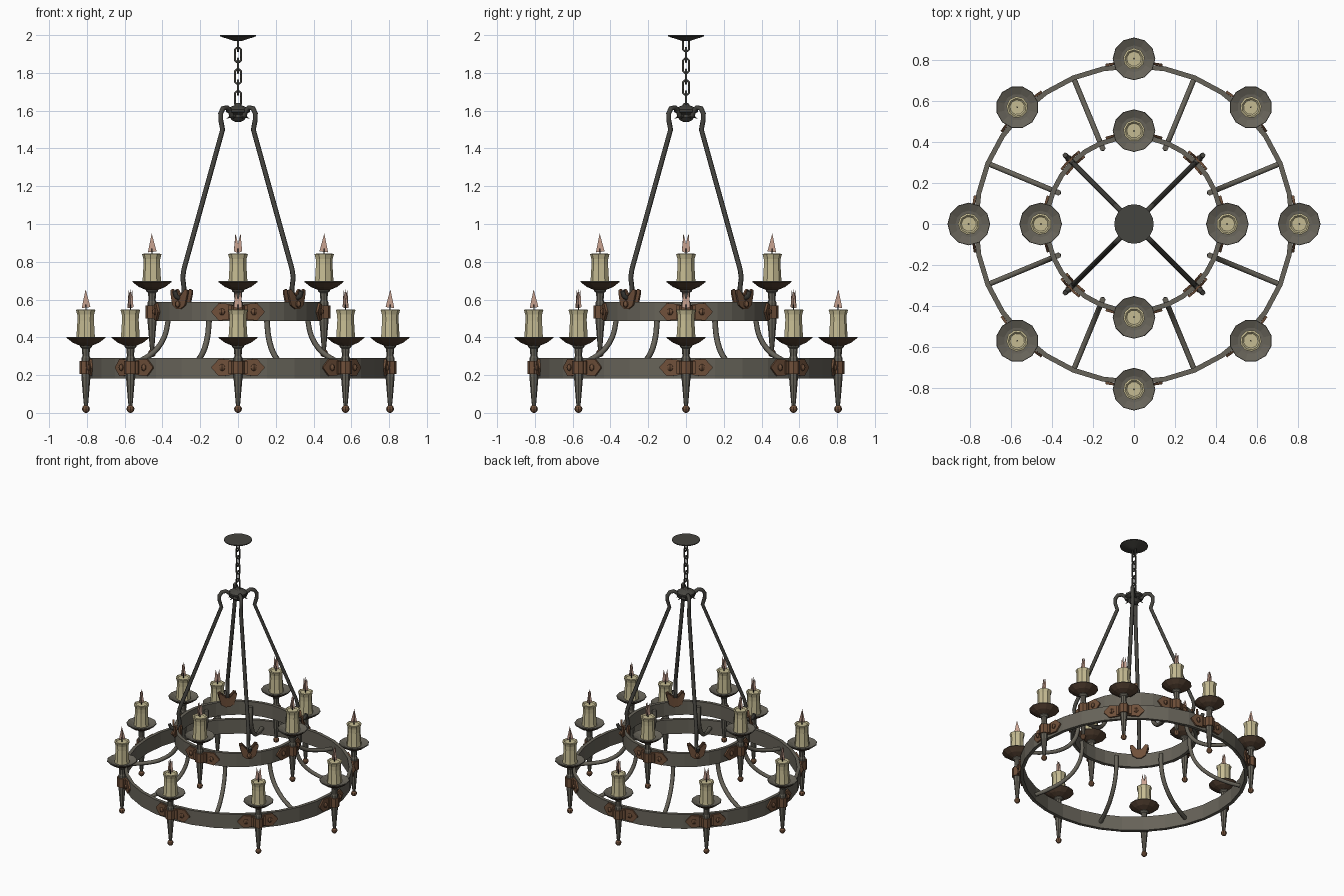
import bpy, bmesh, math
from mathutils import Matrix, Vector

if "Cube" in bpy.data.objects:
    bpy.data.objects.remove(bpy.data.objects["Cube"])


def mat(name, c):
    m = bpy.data.materials.new(name)
    m.diffuse_color = (*c, 1)
    m.use_nodes = True
    m.node_tree.nodes["Principled BSDF"].inputs["Base Color"].default_value = m.diffuse_color
    return m


IRON = mat("grey iron", (0.135, 0.125, 0.10))
DARK = mat("dark iron", (0.06, 0.058, 0.05))
RUST = mat("rusty bracket", (0.16, 0.08, 0.042))
BROWN = mat("brown pan underside", (0.085, 0.05, 0.03))
WAX = mat("cream wax", (0.56, 0.50, 0.29))
FLAME = mat("pink flame", (0.58, 0.36, 0.28))
WICK = mat("black wick", (0.01, 0.01, 0.01))


def make(name, verts, faces, mats, M=Matrix(), rule=None):
    me = bpy.data.meshes.new(name)
    me.from_pydata([M @ Vector(v) for v in verts], [], faces)
    for m in mats:
        me.materials.append(m)
    bm = bmesh.new()
    bm.from_mesh(me)
    if name != "flame":
        bmesh.ops.recalc_face_normals(bm, faces=bm.faces)
    bm.normal_update()
    if rule:
        for f in bm.faces:
            f.material_index = rule(f)
    bm.to_mesh(me)
    bm.free()
    ob = bpy.data.objects.new(name, me)
    bpy.context.collection.objects.link(ob)
    return ob


def lathe(name, prof, n, mats, M=Matrix(), closed=False, rule=None):
    """Revolve (radius, z) points; open profiles get end caps."""
    k = len(prof)
    verts = [(r * math.cos(2 * math.pi * i / n), r * math.sin(2 * math.pi * i / n), z)
             for i in range(n) for r, z in prof]
    faces = []
    for i in range(n):
        a, b = i * k, (i + 1) % n * k
        for j in range(k if closed else k - 1):
            j2 = (j + 1) % k
            faces.append((a + j, b + j, b + j2, a + j2))
    if not closed:
        faces.append([i * k for i in range(n)])
        faces.append([i * k + k - 1 for i in range(n)])
    return make(name, verts, faces, mats, M, rule)


def ball(name, r, m, M, n=8):
    prof = [(r * max(0.1, math.sin(t * math.pi / 6)), -r * math.cos(t * math.pi / 6))
            for t in range(7)]
    return lathe(name, prof, n, [m], M)


def tube(name, pts, r, m, M, smooth=True, cyclic=False, res=1):
    """Sweep a round bar along points and bake it to a mesh."""
    cu = bpy.data.curves.new(name, 'CURVE')
    cu.dimensions = '3D'
    cu.bevel_depth, cu.bevel_resolution = r, res
    cu.use_fill_caps = True
    if smooth:
        sp = cu.splines.new('BEZIER')
        sp.bezier_points.add(len(pts) - 1)
        for b, p in zip(sp.bezier_points, pts):
            b.co = p
            b.handle_left_type = b.handle_right_type = 'AUTO'
        sp.resolution_u = 4
    else:
        sp = cu.splines.new('POLY')
        sp.points.add(len(pts) - 1)
        for b, p in zip(sp.points, pts):
            b.co = (*p, 1)
    sp.use_cyclic_u = cyclic
    tmp = bpy.data.objects.new(name + "_path", cu)
    bpy.context.collection.objects.link(tmp)
    dg = bpy.context.evaluated_depsgraph_get()
    me = bpy.data.meshes.new_from_object(tmp.evaluated_get(dg))
    bpy.data.objects.remove(tmp)
    me.transform(M)
    me.materials.clear()
    me.materials.append(m)
    ob = bpy.data.objects.new(name, me)
    bpy.context.collection.objects.link(ob)
    return ob


def rot(a):
    return Matrix.Rotation(a, 4, 'Z')


def T(x, y, z):
    return Matrix.Translation((x, y, z))


def band(name, R, t, zc, prof, M):
    """Plate bent round a ring: prof is (distance along, low, high)."""
    verts, faces = [], []
    for u, lo, hi in prof:
        a = u / R
        for r, h in ((R, lo), (R + t, lo), (R + t, hi), (R, hi)):
            verts.append((r * math.cos(a), r * math.sin(a), zc + h))
    for i in range(len(prof) - 1):
        for j in range(4):
            k = (j + 1) % 4
            faces.append((4 * i + j, 4 * i + k, 4 * i + 4 + k, 4 * i + 4 + j))
    e = 4 * len(prof) - 4
    faces += [(0, 1, 2, 3), (e, e + 1, e + 2, e + 3)]
    return make(name, verts, faces, [RUST], M)


# candle holder, candle and bracket, placed on a ring
def candle_unit(R, rc, dz, ang):
    A = rot(ang)
    M = A @ T(rc, 0, dz)
    ball("finial", 0.021, RUST, M @ T(0, 0, 0.021))
    lathe("candle_stem", [(0.010, 0.035), (0.013, 0.06), (0.024, 0.19), (0.024, 0.29),
                          (0.019, 0.30), (0.021, 0.34), (0.032, 0.35), (0.032, 0.365)],
          8, [IRON], M)
    lathe("drip_pan", [(0.03, 0.355), (0.07, 0.372), (0.104, 0.398), (0.102, 0.403),
                       (0.065, 0.388), (0.03, 0.385)], 12, [IRON, BROWN], M,
          rule=lambda f: 1 if f.normal.z < 0.1 else 0)
    lathe("candle", [(0.052, 0.385), (0.050, 0.41), (0.045, 0.49), (0.046, 0.52),
                     (0.053, 0.545), (0.044, 0.548), (0.036, 0.54)], 9, [WAX], M)
    lathe("wick", [(0.004, 0.535), (0.003, 0.575)], 5, [WICK], M)
    # one single-point blade along the radius, one forked blade across it
    make("flame", [(-0.024, 0, 0.56), (0.022, 0, 0.555), (0.002, 0, 0.655),
                   (0, -0.022, 0.56), (0, 0, 0.552), (0, 0.022, 0.56),
                   (0, 0.014, 0.652), (0, 0, 0.60), (0, -0.012, 0.65)],
         [(0, 1, 2), (3, 4, 7, 8), (4, 5, 6, 7)], [FLAME], M)
    zc = 0.24 + dz
    band("bracket_plate", R - 0.002, 0.012, zc,
         [(-0.138, -0.004, 0.004), (-0.10, -0.046, 0.046), (-0.05, -0.042, 0.042),
          (0, -0.03, 0.03), (0.05, -0.042, 0.042), (0.10, -0.046, 0.046),
          (0.138, -0.004, 0.004)], A)
    lathe("stem_clamp", [(0.027, -0.034), (0.035, -0.034), (0.035, 0.034), (0.027, 0.034)],
          8, [RUST], A @ T(rc, 0, zc), closed=True)
    band("clamp_strap", R, 0.02, zc, [(-0.05, -0.034, 0.034), (0, -0.034, 0.034),
                                      (0.05, -0.034, 0.034)], A)
    for s in (-1, 1):
        a = s * 0.083 / R
        ball("bracket_bolt", 0.018, RUST, A @ rot(a) @ T(R + 0.008, 0, zc), 6)


# two hoops
def hoop(name, R, z0, z1, n):
    lathe(name, [(R - 0.024, z0), (R, z0), (R, z1), (R - 0.024, z1)], n, [IRON], closed=True)


R1, R2 = 0.783, 0.437
hoop("outer_ring", R1, 0.182, 0.29, 32)
hoop("inner_ring", R2, 0.486, 0.588, 32)
for i in range(8):
    candle_unit(R1, 0.805, 0.0, i * math.pi / 4)
for i in range(4):
    candle_unit(R2, 0.455, 0.295, i * math.pi / 2)

# curved arms joining the hoops
for i in range(8):
    tube("curved_arm", [(0.402, 0, 0.555), (0.402, 0, 0.48), (0.44, 0, 0.37),
                        (0.53, 0, 0.29), (0.66, 0, 0.245), (0.768, 0, 0.23)],
         0.015, IRON, rot((i + 0.5) * math.pi / 4))

# hanging rods with hooked ends, and their anchors on the inner hoop
for i in range(4):
    A = rot((i + 0.5) * math.pi / 2)
    tube("hanging_rod", [(0.045, 0, 1.57), (0.06, 0, 1.60), (0.085, 0, 1.617),
                         (0.112, 0, 1.612), (0.13, 0, 1.585), (0.129, 0, 1.55),
                         (0.115, 0, 1.50), (0.405, 0, 0.76), (0.414, 0, 0.715),
                         (0.407, 0, 0.68), (0.403, 0, 0.645), (0.415, 0, 0.615),
                         (0.44, 0, 0.605), (0.465, 0, 0.62), (0.475, 0, 0.645)],
         0.0135, DARK, A, smooth=False)
    for r, t in ((R2 - 0.001, 0.012), (R2 - 0.035, 0.012)):
        band("rod_anchor", r, t, 0.60,
             [(-0.062, 0.035, 0.05), (-0.045, -0.03, 0.055), (-0.015, -0.05, 0.02),
              (0.015, -0.05, 0.02), (0.045, -0.03, 0.055), (0.062, 0.035, 0.05)], A)
    ball("anchor_bolt", 0.018, RUST, A @ T(R2 + 0.012, 0, 0.575), 6)

# hub with small points below
lathe("hub", [(0.012, 1.54), (0.03, 1.548), (0.045, 1.565), (0.04, 1.58), (0.062, 1.592),
              (0.064, 1.606), (0.045, 1.618), (0.02, 1.628), (0.012, 1.64)], 12, [DARK])
for i in range(8):
    M = rot((i + 0.5) * math.pi / 4) @ T(0.035, 0, 1.575) @ Matrix.Rotation(2.1, 4, 'Y')
    lathe("hub_point", [(0.009, 0), (0.001, 0.035)], 5, [DARK], M)

# chain links, alternate ones turned a quarter
N = 6
for i in range(N):
    M = T(0, 0, 1.665 + i * 0.0575) @ rot(i * math.pi / 2)
    pts = [(0.017 * math.cos(a), 0, 0.017 * math.sin(a) + (0.022 if math.sin(a) > 0 else -0.022))
           for a in [math.pi * (k + 0.5) / 4 for k in range(8)]]
    tube("chain_link", pts, 0.0062, DARK, M, smooth=False, cyclic=True)

# ceiling plate
lathe("ceiling_plate", [(0.015, 1.968), (0.03, 1.972), (0.085, 1.99), (0.096, 1.994),
                        (0.096, 2.0)], 20, [DARK])
